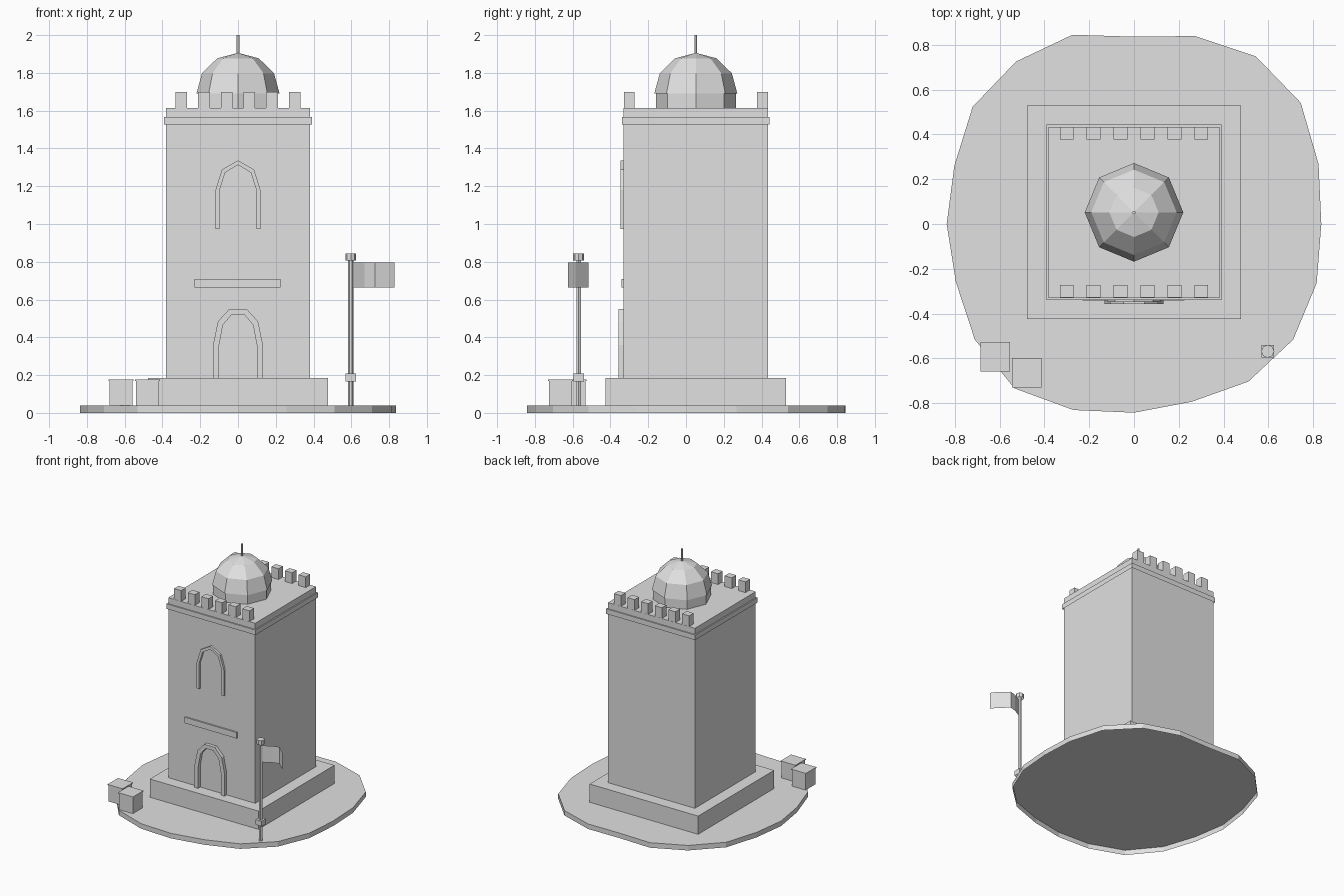
import bpy, bmesh, math

if "Cube" in bpy.data.objects:
    bpy.data.objects.remove(bpy.data.objects["Cube"])

stone = bpy.data.materials.new("light_grey")
stone.diffuse_color = (0.75, 0.75, 0.75, 1)
stone.use_nodes = True
stone.node_tree.nodes["Principled BSDF"].inputs["Base Color"].default_value = stone.diffuse_color
CY = 0.052  # tower centre in y


def finish(name, bm):
    me = bpy.data.meshes.new(name)
    bm.to_mesh(me)
    bm.free()
    me.materials.append(stone)
    ob = bpy.data.objects.new(name, me)
    bpy.context.collection.objects.link(ob)
    return ob


def prism(name, pts, vec, open_start=False):
    """Extrude a closed outline along vec; open_start leaves out the first cap."""
    bm = bmesh.new()
    f = bm.faces.new([bm.verts.new(p) for p in pts])
    r = bmesh.ops.extrude_face_region(bm, geom=[f])
    bmesh.ops.translate(bm, vec=vec, verts=[v for v in r["geom"] if isinstance(v, bmesh.types.BMVert)])
    bmesh.ops.recalc_face_normals(bm, faces=bm.faces[:])
    if open_start:
        z0 = pts[0][2]
        caps = [f for f in bm.faces if all(abs(v.co.z - z0) < 1e-5 for v in f.verts)]
        bmesh.ops.delete(bm, geom=caps, context='FACES_ONLY')
    return finish(name, bm)


def box(name, x0, x1, y0, y1, z0, z1, open_start=False):
    return prism(name, [(x0, y0, z0), (x1, y0, z0), (x1, y1, z0), (x0, y1, z0)], (0, 0, z1 - z0), open_start)


def square(name, half, z0, z1, x=0, y=CY):
    return box(name, x - half, x + half, y - half, y + half, z0, z1, True)


def column(name, x, y, r, z0, z1, n=8):
    pts = [(x + r * math.cos(2 * math.pi * i / n), y + r * math.sin(2 * math.pi * i / n), z0) for i in range(n)]
    return prism(name, pts, (0, 0, z1 - z0), True)


def arch(name, outer, inner, y0, y1):
    """Arch trim from left-half outlines (x, z), mirrored in x."""
    def full(h):
        return h + [(-x, z) for x, z in reversed(h) if x != 0]
    pts = full(outer) + full(inner)[::-1]
    return prism(name, [(x, y0, z) for x, z in pts], (0, y1 - y0, 0))


# uneven ground disc, open underneath
radii = [.836, .866, .92, .925, .882, .836, .888, .896, .89, .843,
         .836, .836, .878, .907, .873, .842, .834, .869, .878, .857]
prism("ground_disc", [(r * math.cos(math.pi * i / 10), r * math.sin(math.pi * i / 10), 0)
                      for i, r in enumerate(radii)], (0, 0, .04), True)

# tower body
square("plinth", .477, .04, .185)
square("tower", .382, .185, 1.615)
square("cornice", .391, 1.527, 1.567)

# battlements on front and back
for i in range(6):
    x = -.3 + .12 * i
    for side, y in (("front", CY - .353), ("back", CY + .353)):
        box(f"merlon_{side}_{i + 1}", x - .031, x + .031, y - .028, y + .028, 1.61, 1.70, True)

# dome: drum, half sphere, finial
column("drum", 0, CY, .212, 1.61, 1.69)
bm = bmesh.new()
rings = []
for k in range(3):
    a = math.radians(30 * k)
    rings.append([bm.verts.new((.22 * math.cos(a) * math.cos(math.pi * i / 4),
                                CY + .22 * math.cos(a) * math.sin(math.pi * i / 4),
                                1.69 + .216 * math.sin(a))) for i in range(8)])
tip = bm.verts.new((0, CY, 1.906))
for i in range(8):
    j = (i + 1) % 8
    for lo, hi in zip(rings, rings[1:]):
        bm.faces.new((lo[i], lo[j], hi[j], hi[i]))
    bm.faces.new((rings[2][i], rings[2][j], tip))
finish("dome", bm)
column("finial", 0, CY, .008, 1.89, 2.0, 6)

# front trims
arch("door_arch", [(-.132, .185), (-.132, .36), (-.106, .485), (-.046, .55)],
     [(-.1, .185), (-.1, .357), (-.08, .465), (-.034, .52)], -.357, -.325)
arch("window_arch", [(-.119, .973), (-.119, 1.18), (-.085, 1.288), (0, 1.337)],
     [(-.097, .973), (-.097, 1.18), (-.068, 1.272), (0, 1.313)], -.348, -.325)
box("ledge", -.23, .226, -.342, -.325, .663, .71)

# flagpole with wavy cloth
PX, PY = .597, -.568
column("flagpole", PX, PY, .015, .04, .82, 6)
column("pole_cap", PX, PY, .029, .807, .843)
square("pole_collar", .027, .167, .208, PX, PY)
bm = bmesh.new()
wave = [(.608, -.568), (.67, -.532), (.725, -.516), (.80, -.585), (.829, -.624)]
low = [bm.verts.new((x, y, .663)) for x, y in wave]
high = [bm.verts.new((x, y, .795)) for x, y in wave]
for i in range(4):
    bm.faces.new((low[i], low[i + 1], high[i + 1], high[i]))
finish("flag", bm)

# crates with thin lids
for n, (x, y) in enumerate([(-.619, -.593), (-.478, -.664)], 1):
    square(f"crate_{n}", .061, .04, .17, x, y)
    square(f"crate_lid_{n}", .066, .17, .176, x, y)
